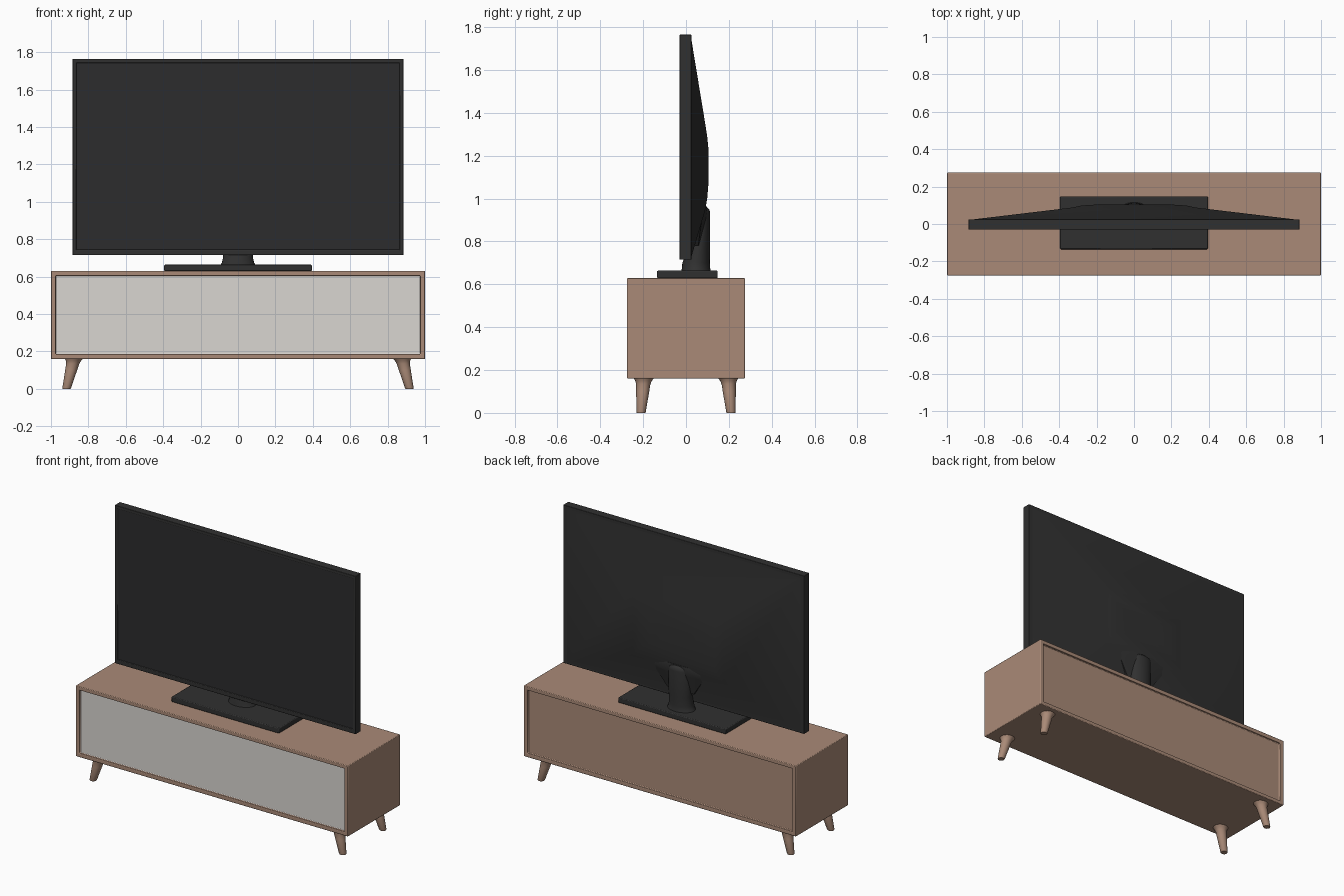
import bpy, bmesh, math

if "Cube" in bpy.data.objects:
    bpy.data.objects.remove(bpy.data.objects["Cube"])


def material(name, rgb):
    m = bpy.data.materials.new(name)
    m.diffuse_color = (*rgb, 1)
    m.use_nodes = True
    m.node_tree.nodes["Principled BSDF"].inputs["Base Color"].default_value = m.diffuse_color
    return m


WOOD = material("warm wood", (0.40, 0.255, 0.185))
WHITE = material("off white", (0.70, 0.67, 0.64))
BLACK = material("black plastic", (0.030, 0.030, 0.030))
SCREEN = material("dark screen", (0.025, 0.025, 0.026))


def finish(name, bm, mats, bevel=0.0, smooth=30):
    bmesh.ops.recalc_face_normals(bm, faces=bm.faces)
    me = bpy.data.meshes.new(name)
    bm.to_mesh(me)
    bm.free()
    ob = bpy.data.objects.new(name, me)
    bpy.context.collection.objects.link(ob)
    for m in mats:
        me.materials.append(m)
    if bevel:
        b = ob.modifiers.new("bevel", 'BEVEL')
        b.width, b.segments, b.limit_method = bevel, 2, 'ANGLE'
    bpy.ops.object.select_all(action='DESELECT')
    ob.select_set(True)
    bpy.context.view_layer.objects.active = ob
    bpy.ops.object.shade_smooth_by_angle(angle=math.radians(smooth))
    return ob


def box(x, y0, y1, z0, z1):
    """Box centred on x = 0 with half width x."""
    bm = bmesh.new()
    bmesh.ops.create_cube(bm, size=1)
    for v in bm.verts:
        v.co = (v.co.x * 2 * x, y0 if v.co.y < 0 else y1, z0 if v.co.z < 0 else z1)
    return bm


def recess(bm, side, border, depth, index):
    """Inset the front (-1) or back (1) face and push it inwards."""
    bm.normal_update()
    f = max(bm.faces, key=lambda f: f.normal.y * side)
    bmesh.ops.inset_region(bm, faces=[f], thickness=border)
    new = bmesh.ops.extrude_discrete_faces(bm, faces=[f])["faces"][0]
    for v in new.verts:
        v.co.y -= side * depth
    new.material_index = index


def loft(rings, cap=True):
    """Join equal-length rings of points into a closed skin."""
    bm = bmesh.new()
    vs = [[bm.verts.new(p) for p in r] for r in rings]
    n = len(vs[0])
    for a, b in zip(vs, vs[1:]):
        for i in range(n):
            j = (i + 1) % n
            bm.faces.new((a[i], a[j], b[j], b[i]))
    if cap:
        bm.faces.new(vs[0][::-1])
        bm.faces.new(vs[-1])
    return bm


def ellipse(cx, cy, z, rx, ry, n=24):
    return [(cx + rx * math.cos(t * math.tau / n), cy + ry * math.sin(t * math.tau / n), z)
            for t in range(n)]


# Cabinet with a white recessed front and a wooden recessed back
bm = box(1.0, -0.275, 0.275, 0.16, 0.63)
recess(bm, -1, 0.036, 0.015, 1)
recess(bm, 1, 0.036, 0.015, 0)
finish("cabinet", bm, [WOOD, WHITE], bevel=0.004)

# Splayed, tapered legs with flared tops
LEG = [(0.0, 0.021), (0.004, 0.023), (0.10, 0.032), (0.135, 0.035), (0.15, 0.041), (0.165, 0.052)]
for sx, xn in ((-1, "left"), (1, "right")):
    for sy, yn in ((-1, "front"), (1, "back")):
        rings = [ellipse(sx * (0.917 - 0.25 * z), sy * (0.21 - 0.08 * z), z, r, r * 0.95, 20)
                 for z, r in LEG]
        finish(f"{yn}_{xn}_leg", loft(rings), [WOOD], smooth=40)

# Television panel with a recessed screen and a deeper bottom bezel
bm = box(0.885, -0.03, 0.025, 0.715, 1.765)
recess(bm, -1, 0.028, 0.006, 1)
for v in bm.verts:
    if 0.73 < v.co.z < 0.76:
        v.co.z += 0.008
finish("television_panel", bm, [BLACK, SCREEN], bevel=0.005)

# Bulged rear housing: half width, bottom, top, depth
BACK = [(0.882, 0.718, 1.762, 0.022), (0.33, 0.94, 1.36, 0.088), (0.28, 1.00, 1.29, 0.099),
        (0.20, 1.06, 1.24, 0.104), (0.10, 1.11, 1.20, 0.105)]
rings = [[(-x, y, a), (x, y, a), (x, y, b), (-x, y, b)] for x, a, b, y in BACK]
finish("rear_housing", loft(rings), [BLACK], smooth=40)

# Stand neck with a flared foot and rounded top: z, centre y, radii
NECK = [(0.66, 0.047, 0.095, 0.070), (0.675, 0.047, 0.086, 0.066), (0.70, 0.047, 0.080, 0.064),
        (0.76, 0.058, 0.078, 0.054), (0.93, 0.064, 0.078, 0.049), (0.948, 0.064, 0.074, 0.046),
        (0.96, 0.062, 0.060, 0.035)]
finish("stand_neck", loft([ellipse(0, y, z, rx, ry, 32) for z, y, rx, ry in NECK]), [BLACK], smooth=45)

# Shallow fairing that blends the neck into the housing
TOP = [(-0.24, 0.078), (-0.07, 0.098), (0.07, 0.098), (0.24, 0.078), (0.24, 0.03), (-0.24, 0.03)]
rings = [[(x * s, 0.03 + (y - 0.03) * d, z) for x, y in TOP]
         for z, s, d in ((0.78, 0.40, 0.55), (0.90, 0.75, 0.92), (0.935, 1.0, 1.0), (0.965, 0.9, 0.95))]
finish("neck_fairing", loft(rings), [BLACK], smooth=50)

# Stand base plate
finish("stand_base", box(0.395, -0.135, 0.148, 0.629, 0.664), [BLACK], bevel=0.005)
